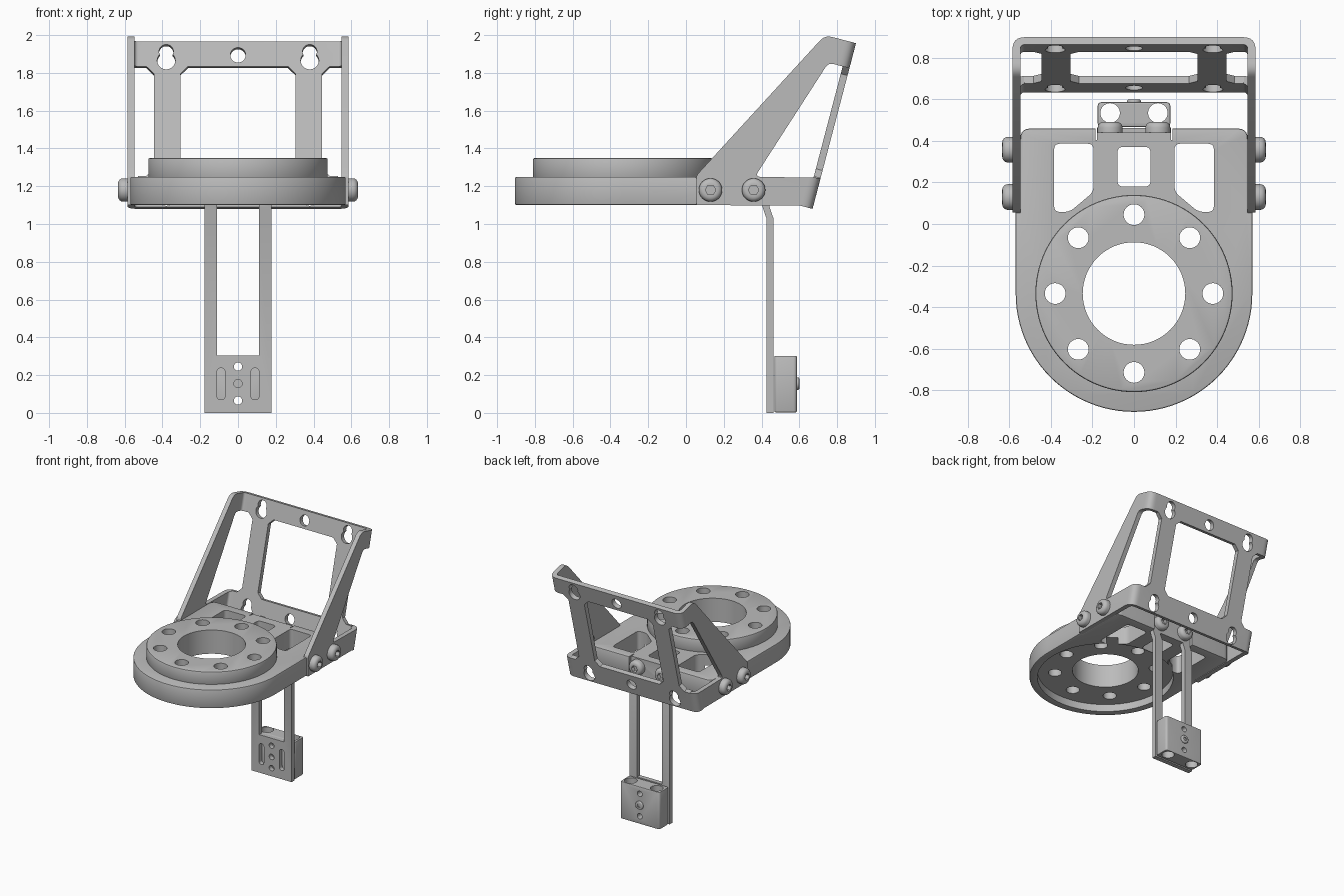
import bpy, bmesh, math
from mathutils import Vector, Matrix

if "Cube" in bpy.data.objects:
    bpy.data.objects.remove(bpy.data.objects["Cube"], do_unlink=True)

grey = bpy.data.materials.new("satin_grey")
grey.use_nodes = True
COLOUR = (0.5, 0.5, 0.5, 1)
grey.diffuse_color = COLOUR
grey.node_tree.nodes["Principled BSDF"].inputs["Base Color"].default_value = COLOUR
parts = []


def frame(u, v, w, origin=(0, 0, 0)):
    m = Matrix((u, v, w)).transposed().to_4x4()
    m.translation = origin
    return m


X, Y, Z = Vector((1, 0, 0)), Vector((0, 1, 0)), Vector((0, 0, 1))
ALONG_X, ALONG_Y, ALONG_Z = frame(Y, Z, X), frame(X, Z, Y), frame(X, Y, Z)
# Leaning frame of the bracket: T runs up the back plate, N points out of its back
FOOT, HEAD = Vector((0, 0.67, 1.08)), Vector((0, 0.90, 1.957))
T = (HEAD - FOOT).normalized()
N = Vector((0, T.z, -T.y))
PLATE, CHANNEL = frame(X, T, N, FOOT), frame(X, N, T, FOOT)


def rounded(points, radius, steps=5):
    """Fillet each corner; a third value overrides the radius."""
    out = []
    for i, p in enumerate(points):
        r = p[2] if len(p) > 2 else radius
        c = Vector(p[:2])
        if r == 0:
            out.append(c)
            continue
        a = c + (Vector(points[i - 1][:2]) - c).normalized() * r
        b = c + (Vector(points[(i + 1) % len(points)][:2]) - c).normalized() * r
        for k in range(steps + 1):
            t = k / steps
            out.append(a * (1 - t) ** 2 + c * 2 * t * (1 - t) + b * t * t)
    return out


def circle(cx, cy, r, n=32):
    return [(cx + r * math.cos(2 * math.pi * i / n), cy + r * math.sin(2 * math.pi * i / n)) for i in range(n)]


def rect(x0, x1, y0, y1):
    return [(x0, y0), (x1, y0), (x1, y1), (x0, y1)]


def mirrored(points):
    return [(-p[0], *p[1:]) for p in points][::-1]


def prism(name, points, lo, hi, axes=ALONG_Z, bevel=0):
    bm = bmesh.new()
    rings = [[bm.verts.new(axes @ Vector((p[0], p[1], w))) for p in points] for w in (lo, hi)]
    for ring in rings:
        bm.faces.new(ring)
    n = len(points)
    for i in range(n):
        j = (i + 1) % n
        bm.faces.new((rings[0][i], rings[0][j], rings[1][j], rings[1][i]))
    bmesh.ops.recalc_face_normals(bm, faces=bm.faces)
    if bevel:
        rims = [e for r in rings for e in bm.edges if all(v in r for v in e.verts)]
        bmesh.ops.bevel(bm, geom=rims, offset=bevel, segments=2, affect='EDGES', profile=0.5)
    mesh = bpy.data.meshes.new(name)
    bm.to_mesh(mesh)
    bm.free()
    mesh.materials.append(grey)
    obj = bpy.data.objects.new(name, mesh)
    bpy.context.collection.objects.link(obj)
    parts.append(obj)
    return obj


def combine(obj, operation, *tools):
    """Apply booleans one by one and remove the tools."""
    for tool in tools:
        mod = obj.modifiers.new("cut", 'BOOLEAN')
        mod.object, mod.operation, mod.solver = tool, operation, 'EXACT'
        bpy.context.view_layer.update()
        graph = bpy.context.evaluated_depsgraph_get()
        mesh = bpy.data.meshes.new_from_object(obj.evaluated_get(graph))
        obj.modifiers.clear()
        obj.data = mesh
        parts.remove(tool)
        bpy.data.objects.remove(tool, do_unlink=True)


def cut(obj, points, lo, hi, axes=ALONG_Z):
    combine(obj, 'DIFFERENCE', prism("cutter", points, lo, hi, axes))


def screw(name, centre, direction, radius, height):
    """Domed button head with a hexagonal socket."""
    side = Z.cross(direction)
    axes = frame(side, Z, direction, centre)
    head = prism(name, circle(0, 0, radius), -0.01, height, axes)
    bm = bmesh.new()
    bm.from_mesh(head.data)
    top = [e for e in bm.edges if all((v.co - Vector(centre)).dot(direction) > height * 0.9 for v in e.verts)]
    bmesh.ops.bevel(bm, geom=top, offset=height * 0.55, segments=4, affect='EDGES', profile=0.5)
    bm.to_mesh(head.data)
    bm.free()
    cut(head, circle(0, 0, radius * 0.45, 6), height * 0.4, height + 0.1, axes)


# Base plate: round at the front, square at the back, hollow below
CY = -0.335
nose = [(0.57 * math.cos(a), CY + 0.57 * math.sin(a))
        for a in (math.pi * (1 + i / 48) for i in range(49))]
tail = [(0.57, 0.055, 0), (0.548, 0.055, 0), (0.548, 0.46, 0.05)]
base = prism("base_plate", nose + rounded(tail + mirrored(tail), 0), 1.10, 1.25, bevel=0.008)
cut(base, circle(0, CY, 0.51, 96), 1.0, 1.16)
side_window = [(0.385, 0.058), (0.385, 0.387), (0.195, 0.387), (0.195, 0.155), (0.31, 0.058)]
for outline in (side_window, mirrored(side_window), rect(-0.08, 0.08, 0.18, 0.372)):
    cut(base, rounded(outline, 0.03), 1.0, 1.4)
cut(base, rect(-0.185, 0.185, 0.405, 0.6), 1.0, 1.4)

# Raised ring with bore and bolt circle
ring = prism("mounting_ring", circle(0, CY, 0.475, 96), 1.24, 1.35, bevel=0.01)
for part in (base, ring):
    cut(part, circle(0, CY, 0.247, 64), 1.0, 1.5)
    for i in range(8):
        a = i * math.pi / 4
        cut(part, circle(0.38 * math.cos(a), CY + 0.38 * math.sin(a), 0.05), 1.0, 1.5)

# Leaning bracket: bent channel trimmed to the side profile
half = [(0.585, -1, 0), (0.585, 0, 0.06), (-0.585, 0, 0.06), (-0.585, -1, 0),
        (-0.548, -1, 0), (-0.548, -0.037, 0.023), (0.548, -0.037, 0.023), (0.548, -1, 0)]
bracket = prism("leaning_bracket", rounded(half, 0, 8), -0.4, 1.4, CHANNEL)


def yz(v, r=0):
    return (v.y, v.z, r)


profile = [(0.055, 1.10, 0), yz(FOOT - N * 0.07), yz(FOOT + N * 0.05), yz(HEAD + N * 0.05),
           yz(HEAD - N * 0.17, 0.04), (0.055, 1.257, 0.015)]
combine(bracket, 'INTERSECT', prism("trim", rounded(profile, 0), -1, 1, ALONG_X))

# Bracket openings: centre, outer corners, side triangles
LOW, HIGH = 0.17, 0.77
centre = [(0.305, LOW + 0.04), (0.305, HIGH - 0.04), (0.265, HIGH), (-0.265, HIGH),
          (-0.305, HIGH - 0.04), (-0.305, LOW + 0.04), (-0.265, LOW), (0.265, LOW)]
cut(bracket, centre, -0.1, 0.1, PLATE)
outer = [(0.445, LOW + 0.04), (0.485, LOW), (0.8, LOW), (0.8, HIGH), (0.485, HIGH), (0.445, HIGH - 0.04)]
for outline in (outer, mirrored(outer)):
    cut(bracket, outline, -0.06, 0.1, PLATE)
low, high = FOOT + T * LOW, FOOT + T * HIGH
triangle = [(0.365, 1.25, 0.03), yz(low), yz(low + N * 0.1), yz(high + N * 0.1), yz(high - N * 0.115, 0.03)]
for s in (-1, 1):
    cut(bracket, rounded(triangle, 0), s * 0.53, s * 0.8, ALONG_X)

# Keyholes and centre holes in both cross bars
for level in (0.085, 0.832):
    cut(bracket, circle(0, level, 0.041), -0.1, 0.1, PLATE)
    for x in (-0.38, 0.38):
        cut(bracket, circle(x, level + 0.02, 0.038), -0.1, 0.1, PLATE)
        cut(bracket, circle(x, level - 0.03, 0.048), -0.1, 0.1, PLATE)

# Hanging strap with a kink below the base
strap_side = [(0.426, 0), (0.463, 0), (0.463, 1.03), (0.442, 1.09), (0.442, 1.25),
              (0.405, 1.25), (0.405, 1.09), (0.426, 1.03)]
strap = prism("hanging_strap", strap_side, -0.178, 0.178, ALONG_X)
cut(strap, rect(-0.11, 0.11, 0.305, 1.10), 0.2, 0.8, ALONG_Y)
for x in (-0.09, 0.09):
    cut(strap, rounded(rect(x - 0.021, x + 0.021, 0.07, 0.237), 0.02), 0.2, 0.8, ALONG_Y)

# Clamp block behind the strap foot
block = prism("clamp_block", rounded(rect(-0.175, 0.175, 0.468, 0.587), 0.02), 0.003, 0.302, bevel=0.006)
for x in (-0.115, 0.115):
    cut(block, circle(x, 0.535, 0.047), -0.1, 0.5)
for z in (0.065, 0.155, 0.245):
    for part in (strap, block):
        cut(part, circle(0, z, 0.022, 24), 0.2, 0.8, ALONG_Y)

# Screws
screw("block_screw", (0, 0.587, 0.155), Y, 0.033, 0.013)
for s, side in ((-1, "right"), (1, "left")):
    screw(side + "_strap_screw", (s * 0.115, 0.442, 1.18), Y, 0.06, 0.05)
    for y, place in ((0.13, "front"), (0.358, "rear")):
        screw(f"{side}_{place}_screw", (s * 0.585, y, 1.18), X * s, 0.062, 0.05)

# Smooth curved walls, keep sharp edges
bpy.ops.object.select_all(action='DESELECT')
for obj in parts:
    obj.select_set(True)
bpy.context.view_layer.objects.active = base
bpy.ops.object.shade_smooth_by_angle(angle=math.radians(30))
